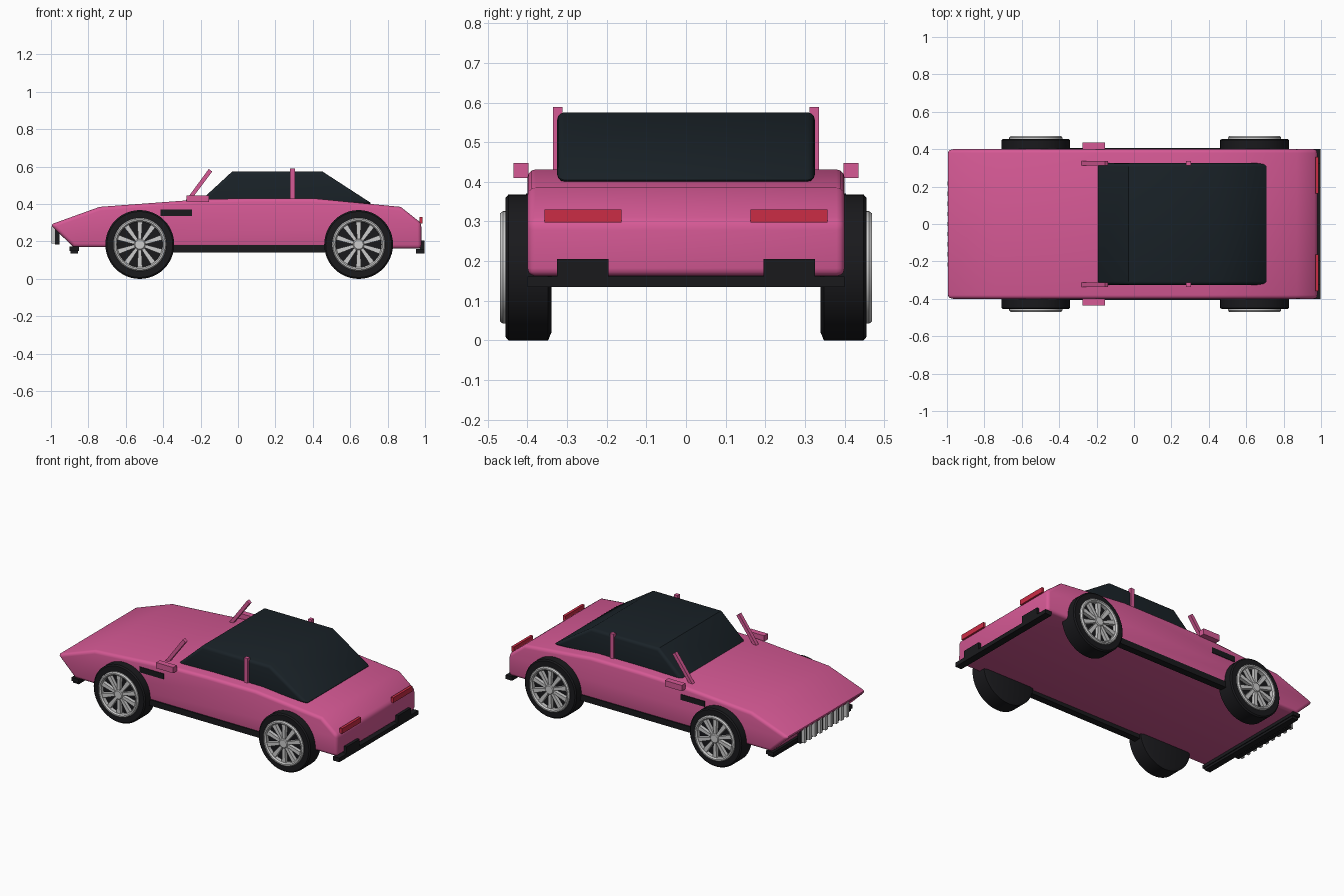
import bpy, bmesh
from math import cos, sin, pi, radians

if "Cube" in bpy.data.objects:
    bpy.data.objects.remove(bpy.data.objects["Cube"])


def material(name, rgb):
    m = bpy.data.materials.new(name)
    m.diffuse_color = (*rgb, 1)
    m.use_nodes = True
    m.node_tree.nodes["Principled BSDF"].inputs["Base Color"].default_value = m.diffuse_color
    return m


PINK = material("pink_paint", (0.67, 0.10, 0.30))
GLASS = material("dark_glass", (0.010, 0.016, 0.021))
BLACK = material("black_rubber", (0.010, 0.010, 0.012))
RED = material("red_lamp", (0.60, 0.025, 0.06))


def finish(name, bm, mat=None, bevel=0, segments=3):
    bmesh.ops.recalc_face_normals(bm, faces=bm.faces)
    me = bpy.data.meshes.new(name)
    bm.to_mesh(me)
    bm.free()
    ob = bpy.data.objects.new(name, me)
    bpy.context.collection.objects.link(ob)
    if mat:
        me.materials.append(mat)
    bpy.ops.object.select_all(action='DESELECT')
    ob.select_set(True)
    bpy.context.view_layer.objects.active = ob
    if bevel:
        b = ob.modifiers.new("bevel", 'BEVEL')
        b.width, b.segments = bevel, segments
        b.limit_method, b.angle_limit = 'ANGLE', radians(50)
        bpy.ops.object.modifier_apply(modifier=b.name)
    bpy.ops.object.shade_smooth_by_angle(angle=radians(32))
    return ob


def add_prism(bm, profile, y0, y1):
    """Extrude an (x, z) outline from y0 to y1."""
    a = [bm.verts.new((x, y0, z)) for x, z in profile]
    b = [bm.verts.new((x, y1, z)) for x, z in profile]
    n = len(profile)
    bm.faces.new(a)
    bm.faces.new(b[::-1])
    for i in range(n):
        bm.faces.new((a[i], a[(i + 1) % n], b[(i + 1) % n], b[i]))


def prism(name, profile, y0, y1, mat=None, bevel=0):
    bm = bmesh.new()
    add_prism(bm, profile, y0, y1)
    return finish(name, bm, mat, bevel)


def box(name, x0, x1, y0, y1, z0, z1, mat=None, bevel=0):
    return prism(name, [(x0, z0), (x1, z0), (x1, z1), (x0, z1)], y0, y1, mat, bevel)


def add_lathe(bm, profile, cx, cz, s, n=48):
    """Revolve (radius, y) points about a y axis; s picks the car side."""
    rings = [[bm.verts.new((cx + r * cos(2 * pi * i / n), s * y, cz + r * sin(2 * pi * i / n)))
              for i in range(n)] for r, y in profile]
    for k in range(len(rings)):
        a, b = rings[k], rings[(k + 1) % len(rings)]
        if k == len(rings) - 1:
            bm.faces.new(a)
            bm.faces.new(rings[0])
        else:
            for i in range(n):
                bm.faces.new((a[i], a[(i + 1) % n], b[(i + 1) % n], b[i]))


# wedge body and glass cabin
prism("body", [(-1.004, 0.29), (-0.74, 0.385), (-0.2, 0.425), (0.05, 0.431), (0.4, 0.431),
               (0.87, 0.385), (0.98, 0.298), (0.98, 0.162), (-0.88, 0.17)],
      -0.4, 0.4, PINK, 0.02)
prism("cabin_glass", [(-0.22, 0.40), (-0.03, 0.575), (0.45, 0.575), (0.72, 0.40)],
      -0.325, 0.325, GLASS, 0.018)

# front splitter, grille and slats
box("front_splitter", -0.90, -0.85, -0.402, 0.402, 0.15, 0.172, BLACK)
box("front_splitter_lip", -0.895, -0.855, -0.39, 0.39, 0.135, 0.15, BLACK)
box("grille_back", -0.978, -0.955, -0.235, 0.235, 0.185, 0.285, BLACK)
for i in range(9):
    y = (i - 4) * 0.054
    box("grille_slat", -0.998, -0.972, y - 0.011, y + 0.011, 0.19, 0.28)

# rear bumper
box("rear_bumper", 0.953, 0.998, -0.4, 0.4, 0.135, 0.161, BLACK)

for s in (-1, 1):
    def side_box(name, x0, x1, y0, y1, z0, z1, mat):
        box(name, x0, x1, *sorted((s * y0, s * y1)), z0, z1, mat)

    # side trim
    side_box("sill", -0.40, 0.55, 0.36, 0.405, 0.142, 0.18, BLACK)
    side_box("side_vent", -0.415, -0.245, 0.39, 0.404, 0.335, 0.37, BLACK)
    side_box("door_mirror", -0.275, -0.155, 0.398, 0.435, 0.41, 0.447, PINK)
    # rear lamps and bumper blocks
    side_box("tail_lamp", 0.97, 0.987, 0.163, 0.357, 0.297, 0.33, RED)
    side_box("bumper_block", 0.97, 0.998, 0.195, 0.325, 0.155, 0.205, BLACK)
    # roof posts
    side_box("rear_post", 0.279, 0.304, 0.312, 0.336, 0.41, 0.589, PINK)
    prism("windscreen_post", [(-0.283, 0.415), (-0.257, 0.415), (-0.138, 0.574), (-0.156, 0.588)],
          *sorted((s * 0.312, s * 0.336)), PINK)

    # wheels
    for cx in (-0.525, 0.645):
        cz = 0.184
        bm = bmesh.new()
        add_lathe(bm, [(0.165, 0.34), (0.184, 0.348), (0.184, 0.448), (0.176, 0.455),
                       (0.138, 0.455), (0.134, 0.438)], cx, cz, s)
        finish("tyre", bm, BLACK)

        bm = bmesh.new()
        n = 48
        ring = [(0.142, 0.445), (0.142, 0.462), (0.136, 0.47), (0.128, 0.47), (0.121, 0.462), (0.121, 0.435)]
        loops = [[bm.verts.new((cx + r * cos(2 * pi * i / n), s * y, cz + r * sin(2 * pi * i / n)))
                  for i in range(n)] for r, y in ring]
        for k in range(len(ring)):
            a, b = loops[k], loops[(k + 1) % len(ring)]
            for i in range(n):
                bm.faces.new((a[i], a[(i + 1) % n], b[(i + 1) % n], b[i]))
        finish("rim", bm)

        bm = bmesh.new()
        for k in range(10):
            t = 2 * pi * (k + 0.5) / 10
            outline = [(0.02, -0.008), (0.126, -0.014), (0.126, 0.014), (0.02, 0.008)]
            add_prism(bm, [(cx + u * cos(t) - v * sin(t), cz + u * sin(t) + v * cos(t))
                           for u, v in outline], s * 0.435, s * 0.46)
        finish("spokes", bm)

        bm = bmesh.new()
        add_lathe(bm, [(0.03, 0.435), (0.03, 0.462), (0.025, 0.466)], cx, cz, s, 24)
        finish("hub", bm)
